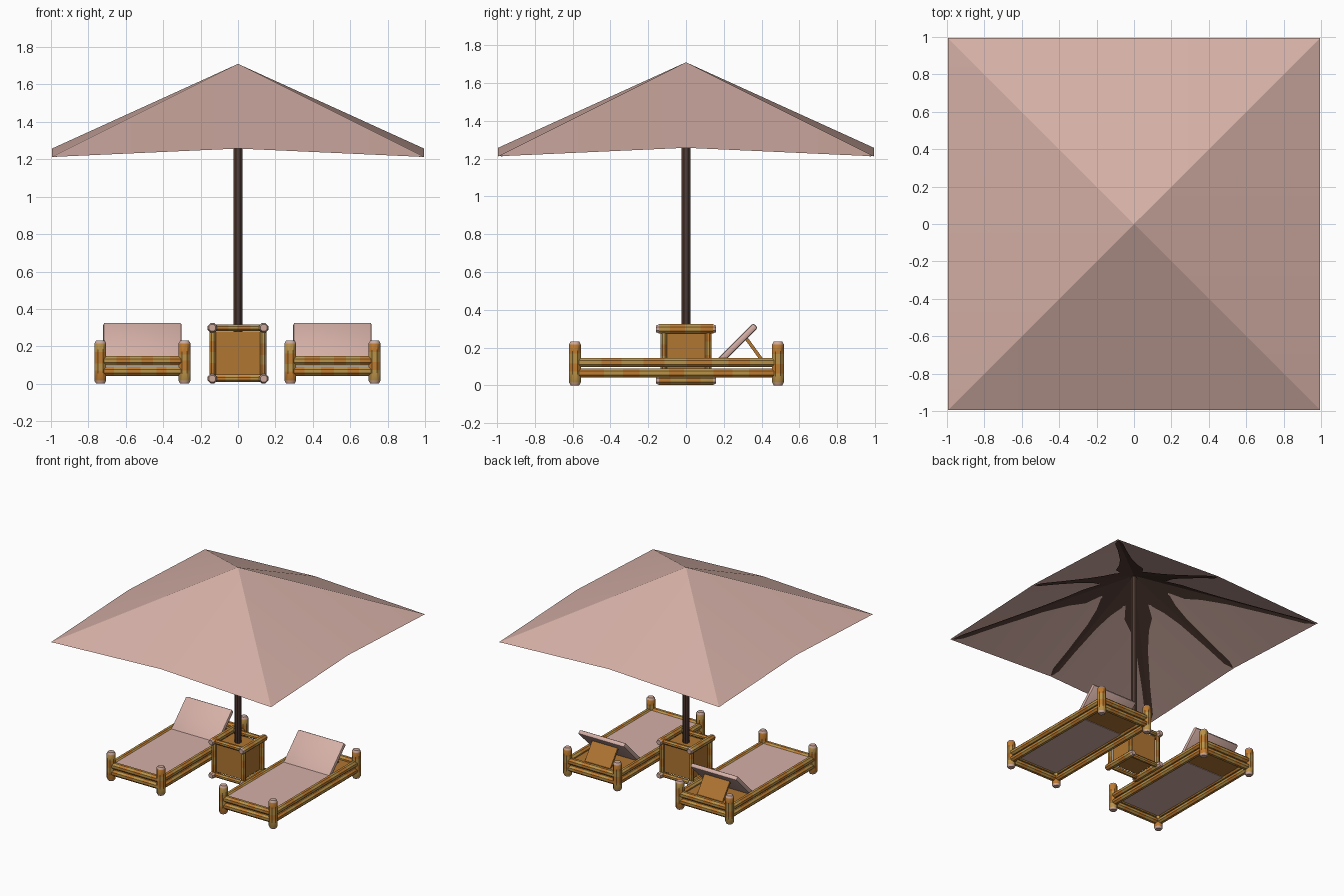
import bpy, bmesh, math, random
from mathutils import Vector, Matrix

if "Cube" in bpy.data.objects:
    bpy.data.objects.remove(bpy.data.objects["Cube"])

random.seed(4)

def mat(name, rgb):
    m = bpy.data.materials.new(name)
    m.diffuse_color = (*rgb, 1)
    m.use_nodes = True
    m.node_tree.nodes["Principled BSDF"].inputs["Base Color"].default_value = m.diffuse_color
    return m

FABRIC = mat("pink fabric", (0.66, 0.43, 0.38))
TAN = mat("tan bamboo", (0.50, 0.29, 0.065))
ORANGE = mat("orange bamboo", (0.52, 0.20, 0.03))
PANEL = mat("brown wood panel", (0.44, 0.18, 0.032))
DARK = mat("dark pole wood", (0.085, 0.045, 0.034))
CUT = mat("cut bamboo end", (0.62, 0.40, 0.33))

def finish(name, bm, mats, angle=None, recalc=True):
    if recalc:
        bmesh.ops.recalc_face_normals(bm, faces=bm.faces)
    me = bpy.data.meshes.new(name)
    bm.to_mesh(me)
    bm.free()
    for m in mats:
        me.materials.append(m)
    ob = bpy.data.objects.new(name, me)
    bpy.context.collection.objects.link(ob)
    if angle:
        bpy.context.view_layer.objects.active = ob
        bpy.ops.object.select_all(action='DESELECT')
        ob.select_set(True)
        bpy.ops.object.shade_smooth_by_angle(angle=math.radians(angle))
    return ob

def log(name, p0, p1, r, bands=5, mats=(TAN, ORANGE, CUT), sides=8, cap=0.016):
    """Round log with alternating colour bands and chamfered ends."""
    p0, p1 = Vector(p0), Vector(p1)
    length = (p1 - p0).length
    rot = (p1 - p0).to_track_quat('Z', 'Y')
    inner = [cap + (length - 2 * cap) * (i + random.uniform(-.2, .2)) / bands
             for i in range(1, bands)]
    stations = [(0, r * .72), (cap, r)] + [(s, r) for s in inner] + \
               [(length - cap, r), (length, r * .72)]
    bm = bmesh.new()
    rings = []
    for s, rad in stations:
        ring = []
        for k in range(sides):
            a = 2 * math.pi * (k + .5) / sides
            ring.append(bm.verts.new(p0 + rot @ Vector((rad * math.cos(a), rad * math.sin(a), s))))
        rings.append(ring)
    start = random.randint(0, 1)
    for i in range(len(rings) - 1):
        for k in range(sides):
            j = (k + 1) % sides
            f = bm.faces.new((rings[i][k], rings[i][j], rings[i + 1][j], rings[i + 1][k]))
            end = i == 0 or i == len(rings) - 2
            f.material_index = 2 if end else (i + start) % 2
    for ring in (rings[0], rings[-1]):
        bm.faces.new(ring).material_index = 2
    return finish(name, bm, mats, 40)

def slab(name, size, loc, m, tilt=0.0, bevel=0.0):
    """Box, tilted about x, with optional bevel."""
    bm = bmesh.new()
    bmesh.ops.create_cube(bm, size=1)
    bmesh.ops.scale(bm, vec=size, verts=bm.verts)
    if bevel:
        bmesh.ops.bevel(bm, geom=bm.edges[:], offset=bevel, segments=2, profile=.5, affect='EDGES')
    bm.transform(Matrix.Translation(loc) @ Matrix.Rotation(tilt, 4, 'X'))
    return finish(name, bm, [m], 30 if bevel else None)

# canopy: square pyramid with raised edge midpoints
def height(x, y):
    a, b = abs(x), abs(y)
    return 1.71 - .455 * max(a, b) - .045 * min(a, b)

H = .995
tips = [(H, 0), (H, H), (0, H), (-H, H), (-H, 0), (-H, -H), (0, -H), (H, -H)]
bm = bmesh.new()
apex = bm.verts.new((0, 0, 1.71))
rim = [bm.verts.new((x, y, height(x, y))) for x, y in tips]
for i in range(8):
    bm.faces.new((apex, rim[i], rim[(i + 1) % 8]))
finish("canopy", bm, [FABRIC], 20, recalc=False)

# dark ribs under the canopy, flaring together at the hub
profile = [(0, .0), (.17, .085), (.27, .105), (.36, .07), (.5, .045), (.75, .032), (.93, .03), (.985, .006)]
for n, (tx, ty) in enumerate(tips):
    d = Vector((tx, ty)).normalized()
    side = Vector((-d.y, d.x))
    bm = bmesh.new()
    rows = []
    for t, w in profile:
        c = Vector((tx, ty)) * t
        row = []
        for s in (-1, 0, 1):
            p = c + side * w * s
            row.append(bm.verts.new((p.x, p.y, height(p.x, p.y) - .007)))
        rows.append(row)
    for a, b in zip(rows, rows[1:]):
        for k in (0, 1):
            bm.faces.new((a[k], a[k + 1], b[k + 1], b[k]))   # faces down
    bmesh.ops.remove_doubles(bm, verts=bm.verts, dist=1e-5)
    finish(f"canopy_rib_{n}", bm, [DARK], recalc=False)

# hub disc filling the gaps between ribs
bm = bmesh.new()
c = bm.verts.new((0, 0, 1.702))
ring = []
for k in range(16):
    a = 2 * math.pi * k / 16
    x, y = .27 * math.cos(a), .27 * math.sin(a)
    ring.append(bm.verts.new((x, y, height(x, y) - .008)))
for k in range(16):
    bm.faces.new((c, ring[(k + 1) % 16], ring[k]))
finish("canopy_hub", bm, [DARK], recalc=False)

# pole
log("pole", (0, 0, .26), (0, 0, 1.69), .025, 1, (DARK, DARK, DARK))

# side table: panelled box in a bamboo frame
slab("table_box", (.236, .216, .235), (0, 0, .163), PANEL)
for s in (-1, 1):
    for z in (.027, .299):
        log("table_depth_rail", (s * .137, -.158, z), (s * .137, .158, z), .027, 4)
        log("table_width_rail", (-.13, s * .118, z), (.13, s * .118, z), .019, 4)
    for t in (-1, 1):
        log("table_post", (s * .135, t * .118, .03), (s * .135, t * .118, .295), .018, 4)

# loungers
def lounger(cx, tag):
    y0, y1, w = -.588, .487, .225
    for s in (-1, 1):
        for y in (y0, y1):
            log(tag + "_post", (cx + s * w, y, 0), (cx + s * w, y, .232), .034, 4)
        for z in (.065, .121):
            log(tag + "_side_rail", (cx + s * w, y0, z), (cx + s * w, y1, z), .026, 9)
    for y in (y0, y1):
        for z in (.067, .123):
            log(tag + "_end_rail", (cx - w, y, z), (cx + w, y, z), .027, 6)
    slab(tag + "_mattress", (.42, .775, .03), (cx, -.19, .12), FABRIC)
    slab(tag + "_base_panel", (.42, .29, .012), (cx, .335, .115), PANEL)
    # reclined backrest with rounded corners and its prop
    slab(tag + "_backrest", (.42, .285, .036), (cx, .268, .217), FABRIC, math.radians(45), .012)
    slab(tag + "_backrest_prop", (.23, .018, .175), (cx, .365, .185), PANEL, math.radians(36))

lounger(-.511, "left_lounger")
lounger(.505, "right_lounger")
